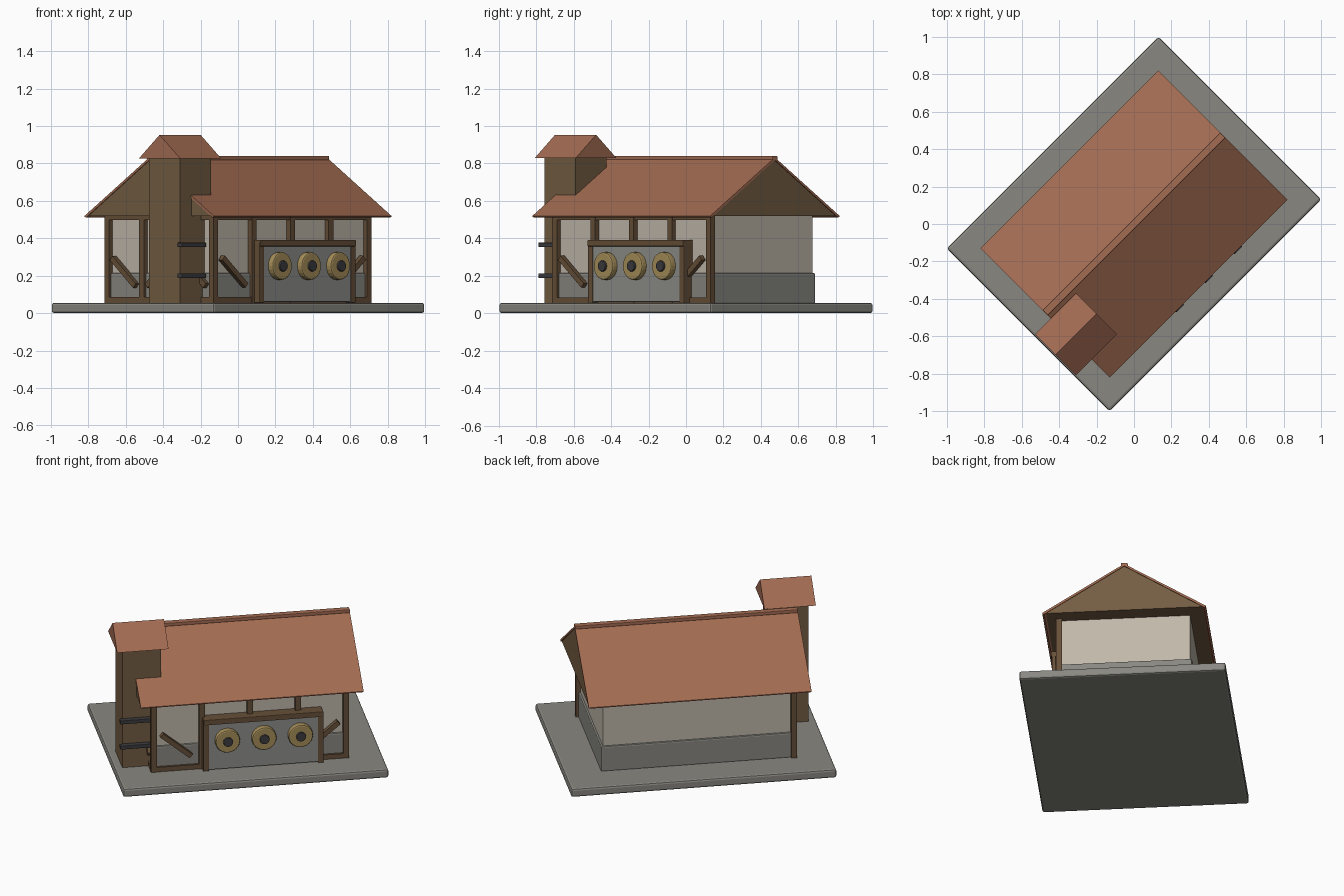
import bpy, bmesh, math
from mathutils import Matrix, Vector

if "Cube" in bpy.data.objects:
    bpy.data.objects.remove(bpy.data.objects["Cube"])

# Everything is laid out along the building's own axes, then turned 45 degrees
TURN = Matrix.Rotation(math.radians(45), 4, 'Z')


def material(name, rgb):
    m = bpy.data.materials.new(name)
    m.diffuse_color = (*rgb, 1)
    m.use_nodes = True
    m.node_tree.nodes["Principled BSDF"].inputs["Base Color"].default_value = m.diffuse_color
    return m


STONE = material("stone grey", (0.25, 0.245, 0.22))
PANEL = material("slate panel grey", (0.27, 0.27, 0.255))
PLASTER = material("beige plaster", (0.53, 0.48, 0.40))
TIMBER = material("dark timber", (0.135, 0.08, 0.04))
BROWN = material("brown boards", (0.175, 0.11, 0.055))
TILE = material("terracotta tile", (0.37, 0.15, 0.085))
BRASS = material("old brass", (0.38, 0.27, 0.10))
IRON = material("dark iron", (0.045, 0.045, 0.05))


def finish(bm, name, mat, matrix=Matrix()):
    bmesh.ops.recalc_face_normals(bm, faces=bm.faces)
    bm.transform(TURN @ matrix)
    me = bpy.data.meshes.new(name)
    bm.to_mesh(me)
    bm.free()
    me.materials.append(mat)
    ob = bpy.data.objects.new(name, me)
    bpy.context.collection.objects.link(ob)
    return ob


def box(name, mat, u, v, z, bevel=0.0, matrix=Matrix()):
    """Box from (min, max) ranges, optionally with chamfered edges."""
    bm = bmesh.new()
    bmesh.ops.create_cube(bm, size=1)
    for p in bm.verts:
        p.co = Vector([(r[0] + r[1]) / 2 + c * (r[1] - r[0])
                       for r, c in zip((u, v, z), p.co)])
    if bevel:
        bmesh.ops.bevel(bm, geom=bm.edges[:], offset=bevel, segments=2,
                        profile=0.5, affect='EDGES')
    return finish(bm, name, mat, matrix)


def extrude(name, mat, profile, u0, u1):
    """Extrude a (v, z) profile along the length axis."""
    bm = bmesh.new()
    face = bm.faces.new([bm.verts.new((u0, v, z)) for v, z in profile])
    ext = bmesh.ops.extrude_face_region(bm, geom=[face])
    bmesh.ops.translate(bm, vec=(u1 - u0, 0, 0),
                        verts=[g for g in ext['geom'] if isinstance(g, bmesh.types.BMVert)])
    return finish(bm, name, mat)


def disc(name, mat, u, z, v_back, v_front, radius, bevel):
    """Round plate facing the long front side."""
    bm = bmesh.new()
    bmesh.ops.create_cone(bm, cap_ends=True, segments=24, radius1=radius,
                          radius2=radius, depth=v_back - v_front)
    rims = [e for e in bm.edges if abs(e.verts[0].co.z - e.verts[1].co.z) < 1e-5]
    bmesh.ops.bevel(bm, geom=rims, offset=bevel, segments=2, profile=0.5, affect='EDGES')
    place = Matrix.Translation((u, (v_back + v_front) / 2, z)) @ Matrix.Rotation(math.pi / 2, 4, 'X')
    return finish(bm, name, mat, place)


# Ground slab, stone footing and plaster walls
box("ground_slab", STONE, (-0.80, 0.80), (-0.615, 0.615), (0, 0.055), 0.012)
box("stone_footing", STONE, (-0.582, 0.582), (-0.397, 0.397), (0.05, 0.215), 0.008)
box("plaster_walls", PLASTER, (-0.57, 0.57), (-0.385, 0.385), (0.05, 0.525))

# Timber frame on the long front and on the chimney end
H = 0.0175
for i in range(5):
    c = -0.58 + 0.29 * i
    box("front_post", TIMBER, (c - H, c + H), (-0.413, -0.378), (0.055, 0.52))
for i in range(1, 4):
    c = -0.395 + 0.79 / 3 * i
    box("end_post", TIMBER, (-0.5975, -0.5625), (c - H, c + H), (0.055, 0.52))
for name, z in (("sill_beam", (0.053, 0.085)), ("top_beam", (0.498, 0.524))):
    box("front_" + name, TIMBER, (-0.596, 0.596), (-0.411, -0.38), z)
    box("end_" + name, TIMBER, (-0.596, -0.565), (-0.41, 0.41), z)


# Slanted braces in the bays
def brace(name, center, axis, angle):
    place = Matrix.Translation(center) @ Matrix.Rotation(math.radians(angle), 4, axis)
    long, thin = (-0.115, 0.115), (-0.015, 0.015)
    u, v = (long, thin) if axis == 'Y' else (thin, long)
    box(name, TIMBER, u, v, thin, matrix=place)


for s in (-1, 1):
    brace("front_brace", (s * 0.445, -0.41, 0.222), 'Y', -s * 40)
for v, s in ((0.265, 1), (0, -1), (-0.265, 1)):
    brace("end_brace", (-0.592, v, 0.22), 'X', s * 40)

# Attic with closed gables, tiled roof and ridge cap
EAVE, RIDGE, W, T = 0.52, 0.832, 0.488, 0.014
extrude("attic_gables", BROWN, [(-W + 0.015, EAVE - 0.002), (W - 0.015, EAVE - 0.002),
                                (0, RIDGE - 0.011)], -0.667, 0.667)
extrude("roof_tiles", TILE, [(-W, EAVE), (0, RIDGE), (W, EAVE), (W, EAVE - 0.006),
                             (W - 0.012, EAVE - 0.008), (0, RIDGE - T),
                             (-W + 0.012, EAVE - 0.008), (-W, EAVE - 0.006)], -0.672, 0.672)
box("ridge_cap", TILE, (-0.672, 0.672), (-0.02, 0.02), (0.818, 0.84), 0.004)

# Chimney stack with gabled hood and iron straps
CU, CV = -0.636, -0.198
box("chimney_stack", BROWN, (CU - 0.117, CU + 0.117), (CV - 0.117, CV + 0.117), (0.053, 0.84))
extrude("chimney_hood", TILE, [(CV - 0.155, 0.828), (CV + 0.155, 0.828), (CV, 0.953)],
        CU - 0.155, CU + 0.155)
for z in (0.2, 0.365):
    box("chimney_strap", IRON, (-0.77, -0.588), (-0.347, -0.312), (z - 0.012, z + 0.012), 0.003)

# Framed display board
box("board_panel", PANEL, (-0.268, 0.415), (-0.448, -0.38), (0.06, 0.362), 0.006)
for c in (-0.272, 0.42):
    box("board_post", TIMBER, (c - H, c + H), (-0.452, -0.385), (0.055, 0.38), 0.003)
box("board_top_rail", TIMBER, (-0.287, 0.435), (-0.458, -0.38), (0.357, 0.392), 0.004)

# Three brass discs with iron hubs
for i in (-1, 0, 1):
    u = 0.075 + 0.22 * i
    disc("brass_disc", BRASS, u, 0.252, -0.44, -0.482, 0.074, 0.008)
    disc("iron_hub", IRON, u, 0.252, -0.46, -0.495, 0.029, 0.004)
